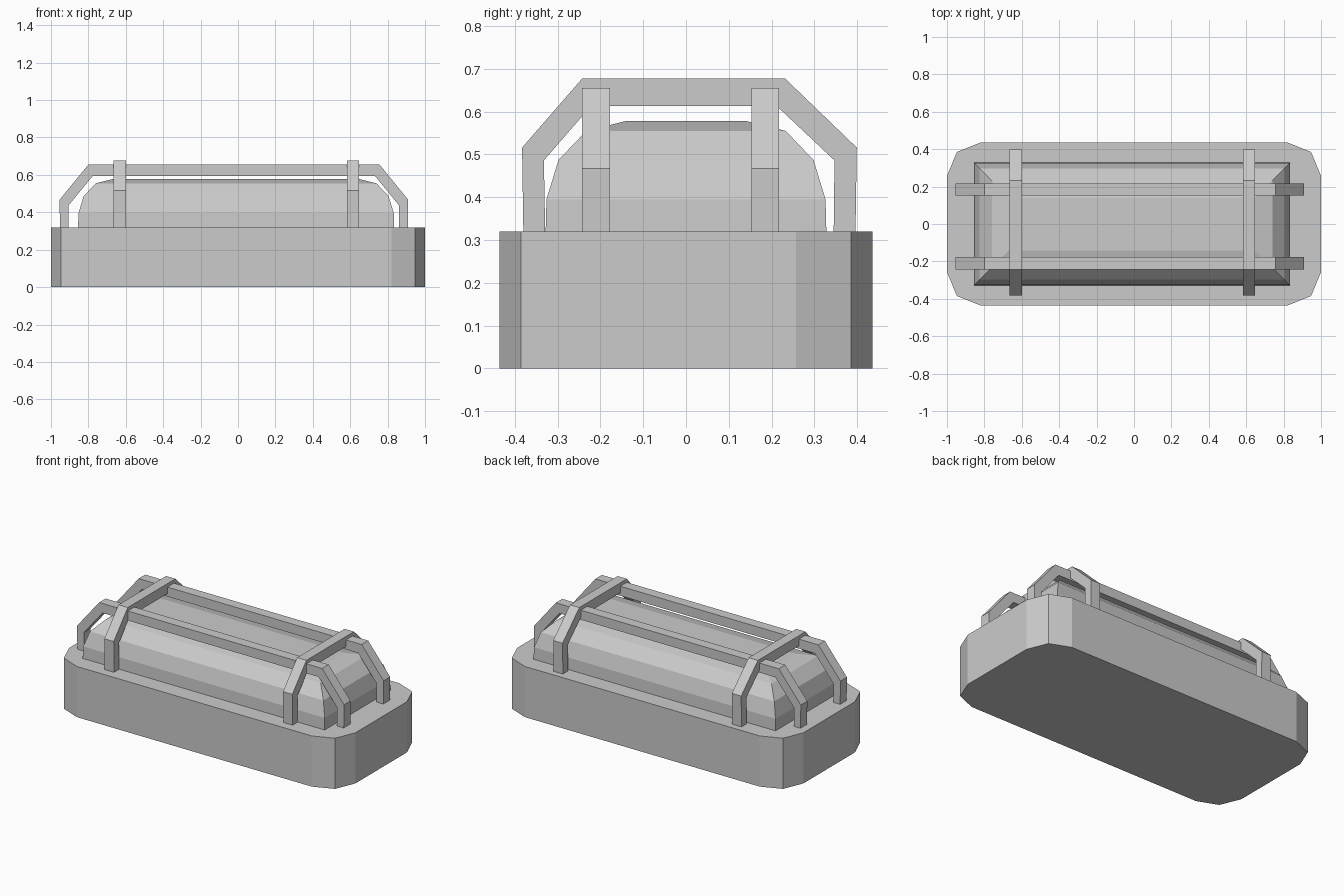
import bpy, bmesh

if "Cube" in bpy.data.objects:
    bpy.data.objects.remove(bpy.data.objects["Cube"])


def make_object(name, verts, faces):
    mesh = bpy.data.meshes.new(name)
    mesh.from_pydata(verts, [], faces)
    bm = bmesh.new()
    bm.from_mesh(mesh)
    bmesh.ops.recalc_face_normals(bm, faces=bm.faces)
    bm.to_mesh(mesh)
    bm.free()
    obj = bpy.data.objects.new(name, mesh)
    bpy.context.collection.objects.link(obj)
    return obj


def loft(name, rings):
    """Skin equal-length rings and cap both ends."""
    n = len(rings[0])
    verts = [p for ring in rings for p in ring]
    faces = [list(range(n)), list(range(len(verts) - n, len(verts)))]
    for r in range(len(rings) - 1):
        for i in range(n):
            j = (i + 1) % n
            faces.append([r * n + i, r * n + j, (r + 1) * n + j, (r + 1) * n + i])
    return make_object(name, verts, faces)


def guard_bar(name, outer, inner, centre, axis):
    """Rectangular bar bent along a path; axis is the direction it runs."""
    half = 0.0325
    rings = []
    for (a, za), (b, zb) in zip(outer, inner):
        section = [(a, centre - half, za), (a, centre + half, za),
                   (b, centre + half, zb), (b, centre - half, zb)]
        rings.append(section if axis == 'x' else [(v, u, z) for u, v, z in section])
    return loft(name, rings)


# Housing with chamfered corners
corner = [(1.0, 0.257), (0.947, 0.385), (0.82, 0.436)]
outline = (corner + [(-x, y) for x, y in reversed(corner)]
           + [(-x, -y) for x, y in corner] + [(x, -y) for x, y in reversed(corner)])
loft("housing", [[(x, y, z) for x, y in outline] for z in (0.0, 0.32)])

# Domed lens: stacked inset rectangles
rings = []
for inset, z in [(0, 0.318), (0.002, 0.395), (0.03, 0.487), (0.095, 0.555), (0.187, 0.578)]:
    hx, hy = 0.845 - inset, 0.328 - inset
    rings.append([(sx * hx - 0.01, sy * hy, z)
                  for sx, sy in ((-1, -1), (1, -1), (1, 1), (-1, 1))])
loft("lens", rings)

# Long guard bars
outer = [(-0.952, 0.318), (-0.954, 0.467), (-0.80, 0.655),
         (0.757, 0.655), (0.91, 0.467), (0.908, 0.318)]
inner = [(-0.905, 0.318), (-0.905, 0.438), (-0.776, 0.595),
         (0.732, 0.595), (0.86, 0.438), (0.86, 0.318)]
for side, y in (("front", -0.21), ("back", 0.185)):
    guard_bar("long_guard_" + side, outer, inner, y, 'x')

# Cross guard bars
outer = [(-0.38, 0.318), (-0.383, 0.516), (-0.243, 0.677),
         (0.232, 0.677), (0.399, 0.516), (0.396, 0.318)]
inner = [(-0.329, 0.318), (-0.332, 0.486), (-0.222, 0.613),
         (0.212, 0.613), (0.347, 0.486), (0.345, 0.318)]
for side, x in (("left", -0.632), ("right", 0.615)):
    guard_bar("cross_guard_" + side, outer, inner, x, 'y')
